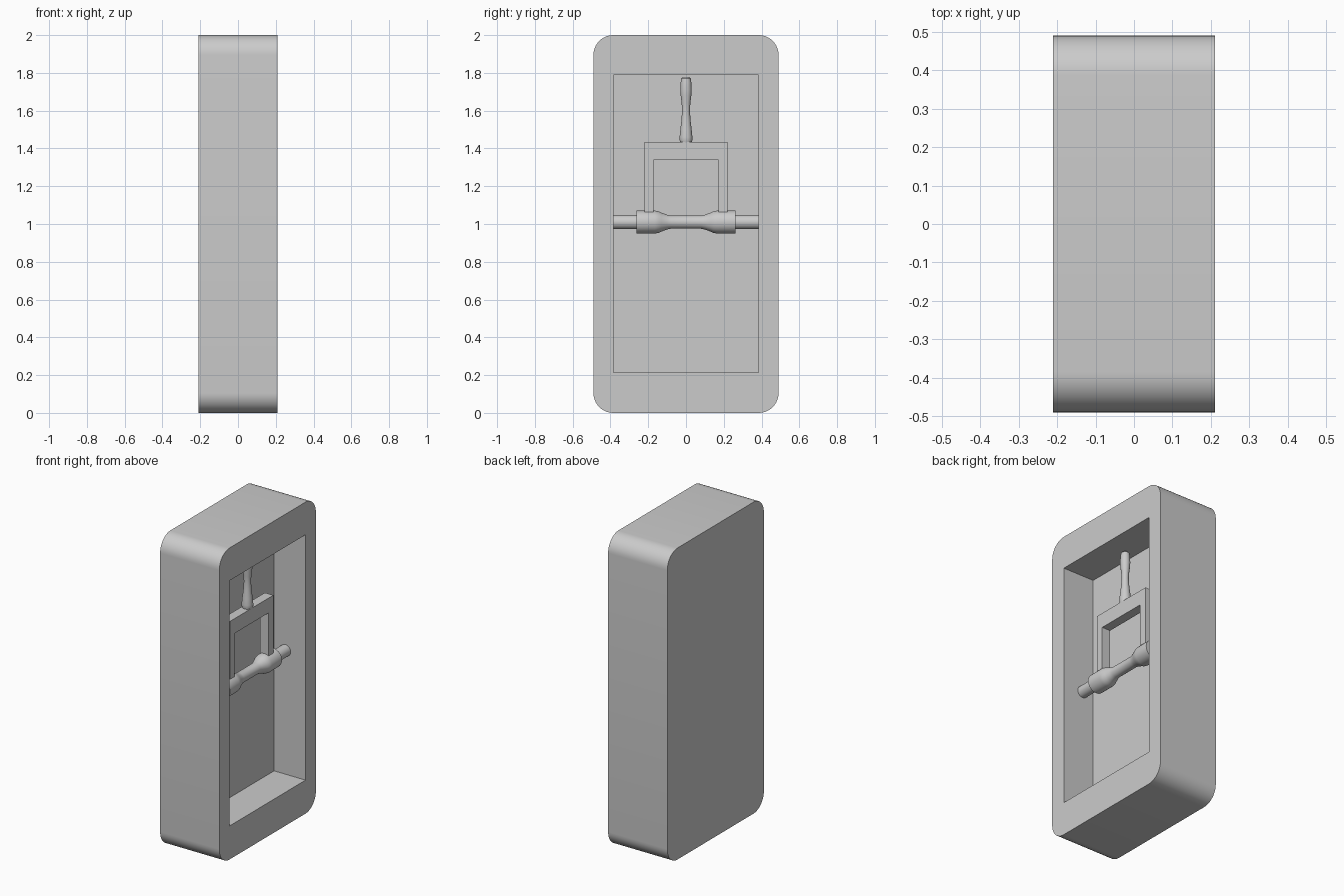
import bpy
import bmesh
import math
from mathutils import Matrix, Vector

if "Cube" in bpy.data.objects:
    bpy.data.objects.remove(bpy.data.objects["Cube"], do_unlink=True)

grey = bpy.data.materials.new("plain grey")
grey.use_nodes = True
colour = (0.6, 0.6, 0.6, 1)
grey.diffuse_color = colour
grey.node_tree.nodes["Principled BSDF"].inputs["Base Color"].default_value = colour

HANDLE_X = 0.067   # depth of the latch parts inside the recess
BAR_Z = 1.01


def make_object(name, bm, smooth=False):
    bmesh.ops.recalc_face_normals(bm, faces=bm.faces)
    mesh = bpy.data.meshes.new(name)
    bm.to_mesh(mesh)
    bm.free()
    obj = bpy.data.objects.new(name, mesh)
    bpy.context.collection.objects.link(obj)
    mesh.materials.append(grey)
    if smooth:
        shade(obj)
    return obj


def shade(obj):
    bpy.ops.object.select_all(action="DESELECT")
    obj.select_set(True)
    bpy.context.view_layer.objects.active = obj
    bpy.ops.object.shade_smooth_by_angle(angle=math.radians(35))


def box_mesh(low, high):
    low, high = Vector(low), Vector(high)
    bm = bmesh.new()
    bmesh.ops.create_cube(bm, size=1)
    bmesh.ops.scale(bm, vec=high - low, verts=bm.verts)
    bmesh.ops.translate(bm, vec=(low + high) / 2, verts=bm.verts)
    return bm


def turned(name, profile, matrix, sides=32):
    """Lathe a (radius, height) profile about z, then place it."""
    bm = bmesh.new()
    rings = []
    for r, h in profile:
        rings.append([bm.verts.new((r * math.cos(a), r * math.sin(a), h))
                      for a in (math.tau * i / sides for i in range(sides))])
    for a, b in zip(rings, rings[1:]):
        for i in range(sides):
            j = (i + 1) % sides
            bm.faces.new((a[i], a[j], b[j], b[i]))
    bm.faces.new(rings[0])
    bm.faces.new(rings[-1])
    bm.transform(matrix)
    return make_object(name, bm, True)


# Case: slab with four rounded corners
bm = box_mesh((-0.21, -0.49, 0), (0.21, 0.49, 2))
corners = [e for e in bm.edges if abs(e.verts[0].co.x - e.verts[1].co.x) > 0.1]
bmesh.ops.bevel(bm, geom=corners, offset=0.105, segments=10, profile=0.5, affect="EDGES")
case = make_object("case", bm)

# Recess cut into the open side
cutter = make_object("recess_cutter", box_mesh((-0.013, -0.385, 0.215), (0.4, 0.385, 1.79)))
cutter.hide_render = True
cut = case.modifiers.new("recess", "BOOLEAN")
cut.operation = "DIFFERENCE"
cut.solver = "EXACT"
cut.object = cutter
bpy.context.view_layer.objects.active = case
bpy.ops.object.modifier_apply(modifier=cut.name)
bpy.data.objects.remove(cutter, do_unlink=True)
shade(case)

# Cross bar with two thick collars, mirrored about its middle
half = [(0.035, 0), (0.035, 0.08), (0.039, 0.1), (0.05, 0.13), (0.057, 0.145),
        (0.061, 0.165), (0.061, 0.263), (0.037, 0.263), (0.037, 0.39)]
bar = [(r, -h) for r, h in reversed(half[1:])] + half
turned("cross_bar", bar,
       Matrix.Translation((HANDLE_X, 0, BAR_Z)) @ Matrix.Rotation(-math.pi / 2, 4, "X"))

# Yoke: upside-down U standing on the collars
outline = [(-0.22, BAR_Z), (-0.22, 1.435), (0.22, 1.435), (0.22, BAR_Z),
           (0.172, BAR_Z), (0.172, 1.34), (-0.172, 1.34), (-0.172, BAR_Z)]
bm = bmesh.new()
face = bm.faces.new([bm.verts.new((HANDLE_X - 0.03, y, z)) for y, z in outline])
side = bmesh.ops.extrude_face_region(bm, geom=[face])["geom"]
bmesh.ops.translate(bm, vec=(0.06, 0, 0),
                    verts=[v for v in side if isinstance(v, bmesh.types.BMVert)])
make_object("yoke", bm)

# Turned grip on top of the yoke
grip = [(0.03, 1.43), (0.034, 1.445), (0.034, 1.46), (0.03, 1.5), (0.024, 1.55),
        (0.021, 1.6), (0.023, 1.64), (0.028, 1.68), (0.03, 1.71), (0.028, 1.75),
        (0.025, 1.77), (0.018, 1.777)]
turned("grip", grip, Matrix.Translation((HANDLE_X, 0, 0)))
